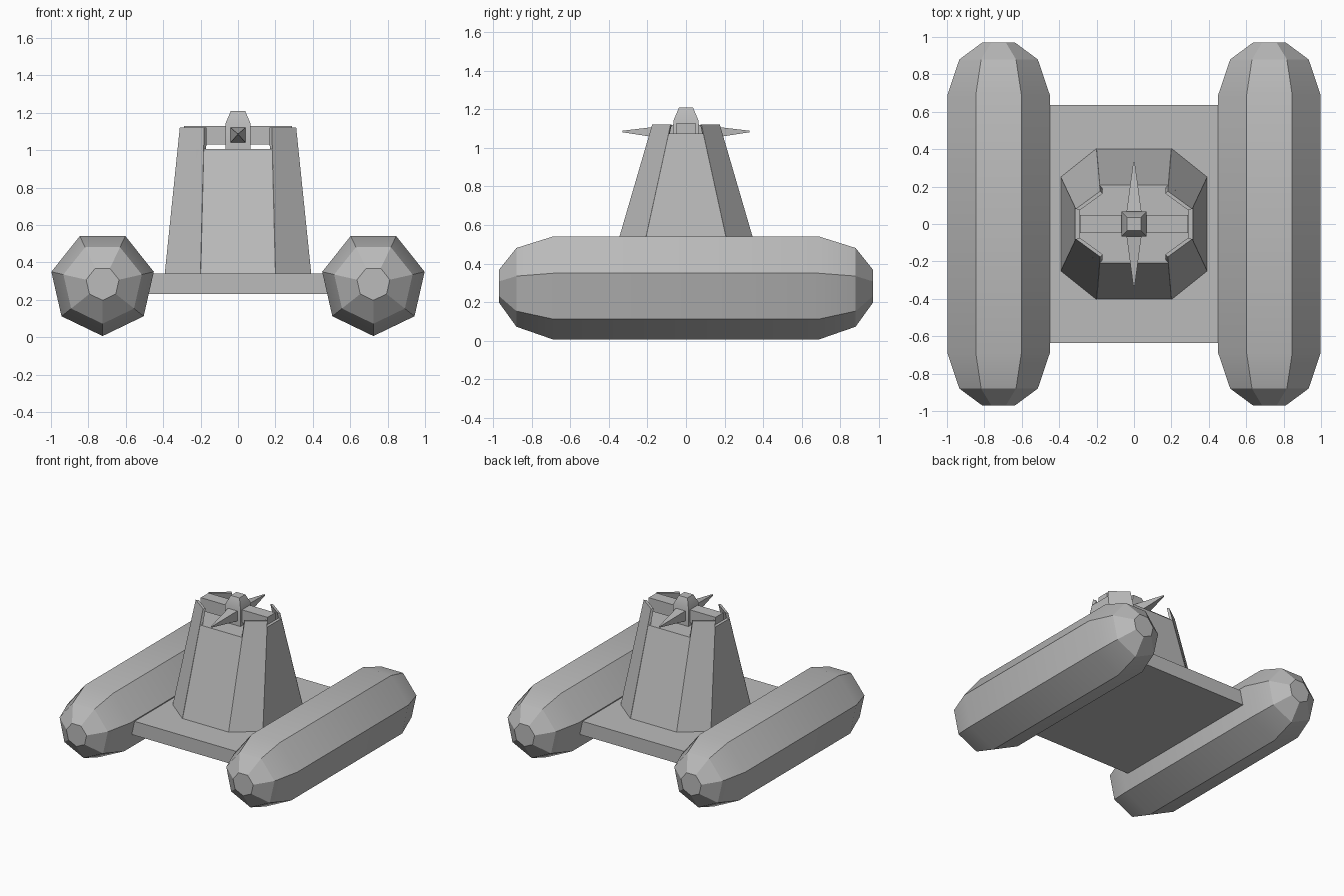
import bpy, math

cube = bpy.data.objects.get("Cube")
if cube:
    bpy.data.objects.remove(cube)

grey = bpy.data.materials.new("plain grey")
grey.use_nodes = True
colour = (0.5, 0.5, 0.5, 1)
grey.diffuse_color = colour
grey.node_tree.nodes["Principled BSDF"].inputs["Base Color"].default_value = colour


def loft(name, rings):
    """Skin a closed solid through rings of equal point count."""
    n = len(rings[0])
    verts = [p for ring in rings for p in ring]
    faces = [tuple(range(n))[::-1], tuple(range(len(verts) - n, len(verts)))]
    for r in range(len(rings) - 1):
        for i in range(n):
            a, b = r * n + i, r * n + (i + 1) % n
            faces.append((a, b, b + n, a + n))
    mesh = bpy.data.meshes.new(name)
    mesh.from_pydata(verts, [], faces)
    mesh.materials.append(grey)
    obj = bpy.data.objects.new(name, mesh)
    bpy.context.collection.objects.link(obj)
    # Recalculate outward normals, then keep only gentle bends smooth
    bpy.ops.object.select_all(action='DESELECT')
    obj.select_set(True)
    bpy.context.view_layer.objects.active = obj
    bpy.ops.object.mode_set(mode='EDIT')
    bpy.ops.mesh.select_all(action='SELECT')
    bpy.ops.mesh.normals_make_consistent(inside=False)
    bpy.ops.object.mode_set(mode='OBJECT')
    bpy.ops.object.shade_smooth_by_angle(angle=math.radians(30))
    return obj


def rect(hx, hy, z):
    return [(-hx, -hy, z), (hx, -hy, z), (hx, hy, z), (-hx, hy, z)]


# Seven-sided floats with stepped ends
def float_ring(x, y, radius):
    angles = [-math.pi / 2 + i * math.tau / 7 for i in range(7)]
    return [(x + radius * math.cos(a), y, 0.287 + radius * math.sin(a)) for a in angles]


stations = [(-0.97, 0.09), (-0.88, 0.215), (-0.69, 0.281),
            (0.69, 0.281), (0.88, 0.215), (0.97, 0.09)]
for side, x in (("left", 0.724), ("right", -0.724)):
    loft(side + "_float", [float_ring(x, y, r) for y, r in stations])

# Deck between the floats
loft("deck", [rect(0.49, 0.637, 0.23), rect(0.49, 0.637, 0.34)])


# Tapered eight-sided tower
def tower_ring(z, scale=1.0):
    t = (z - 0.34) / 0.78
    fx, fy = 0.2 - 0.02 * t, 0.402 - 0.227 * t      # ends of front and back faces
    sx, sy = 0.39 - 0.08 * t, 0.25 - 0.17 * t       # ends of side faces
    quarter = [(sx, sy), (fx, fy)]
    pts = quarter + [(-x, y) for x, y in quarter[::-1]]
    pts += [(-x, -y) for x, y in pts]
    return [(x * scale, y * scale, z) for x, y in pts]


loft("tower", [tower_ring(0.34), tower_ring(1.005)])


# Thin panels standing above the tower top
def panel(name, i, top, proud):
    rings = []
    for z in (0.34, top):
        outer, inner = tower_ring(z, proud), tower_ring(z, 0.93)
        j = (i + 1) % 8
        rings.append([outer[i], outer[j], inner[j], inner[i]])
    loft(name, rings)


for i, name in ((0, "back_left"), (2, "back_right"), (4, "front_right"), (6, "front_left")):
    panel(name + "_corner_panel", i, 1.12, 1.004)
for i, name in ((3, "right"), (7, "left")):
    panel(name + "_side_panel", i, 1.075, 1.002)

# Crossbeam, hub and the two spikes
loft("crossbeam", [rect(0.29, 0.048, 1.03), rect(0.29, 0.048, 1.13)])
loft("hub", [rect(0.068, 0.066, 1.005), rect(0.068, 0.066, 1.14), rect(0.038, 0.036, 1.21)])


def spike_ring(y, half, z):
    return [(x, y, z + h) for x, h in ((-half, -half), (half, -half), (half, half), (-half, half))]


for name, s in (("front_spike", -1), ("back_spike", 1)):
    loft(name, [spike_ring(s * 0.05, 0.042, 1.08), spike_ring(s * 0.33, 0.004, 1.085)])
